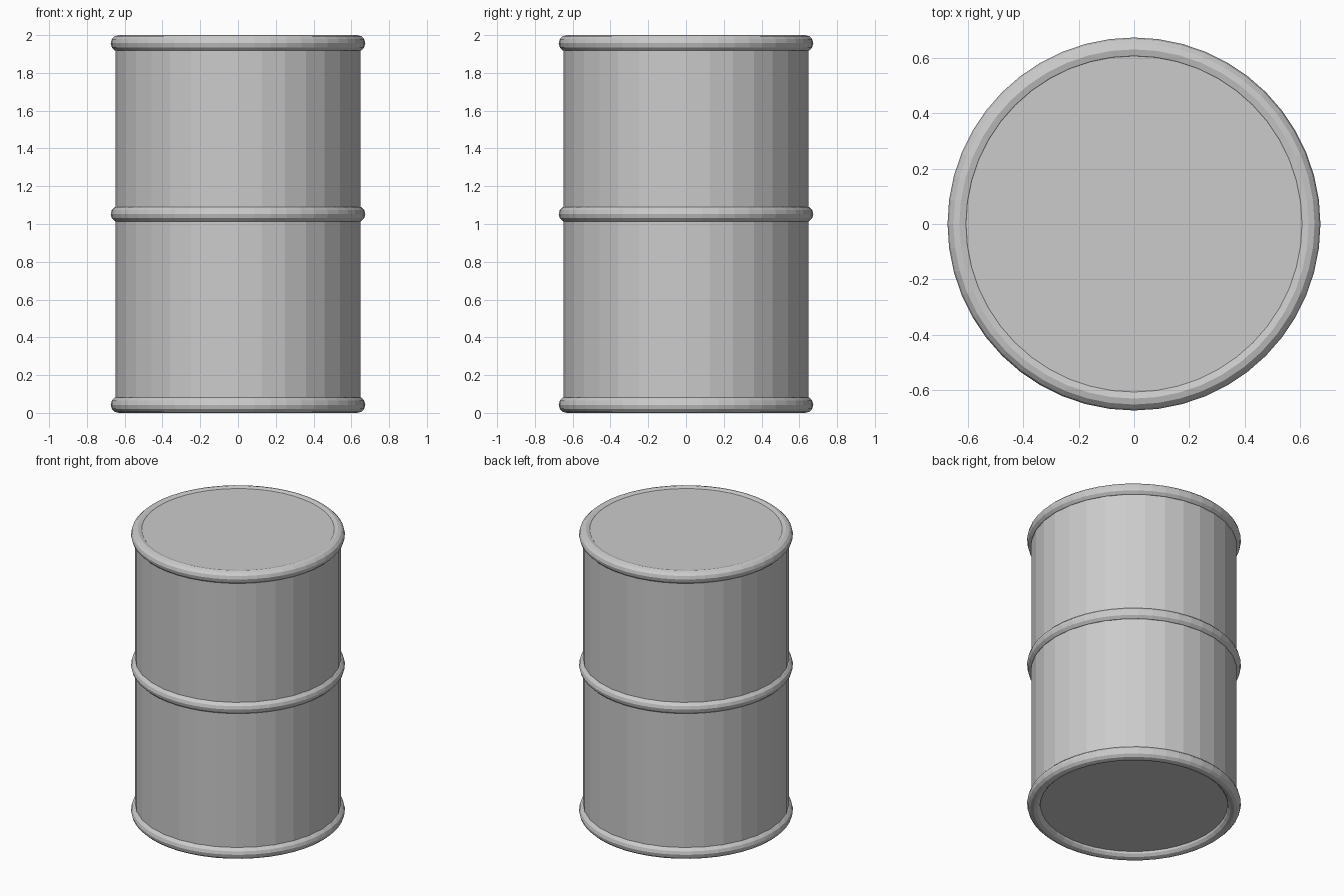
import bpy

if "Cube" in bpy.data.objects:
    bpy.data.objects.remove(bpy.data.objects["Cube"])

# Single grey metal colour
metal = bpy.data.materials.new("grey_metal")
metal.diffuse_color = (0.6, 0.6, 0.6, 1.0)
metal.use_nodes = True
metal.node_tree.nodes["Principled BSDF"].inputs["Base Color"].default_value = metal.diffuse_color


def finish(name):
    obj = bpy.context.object
    obj.name = name
    obj.data.materials.append(metal)
    return obj


# Drum body: closed 32-sided cylinder, ends slightly recessed in the rims
BOTTOM, TOP = 0.035, 1.992
bpy.ops.mesh.primitive_cylinder_add(
    vertices=32, radius=0.648, depth=TOP - BOTTOM,
    location=(0, 0, (TOP + BOTTOM) / 2))
finish("drum_body")

# Three rolled hoops: bottom rim, middle band, top rim
for name, z in (("bottom_rim", 0.043), ("middle_hoop", 1.052), ("top_rim", 1.957)):
    bpy.ops.mesh.primitive_torus_add(
        major_segments=48, minor_segments=12,
        major_radius=0.631, minor_radius=0.043, location=(0, 0, z))
    finish(name)
